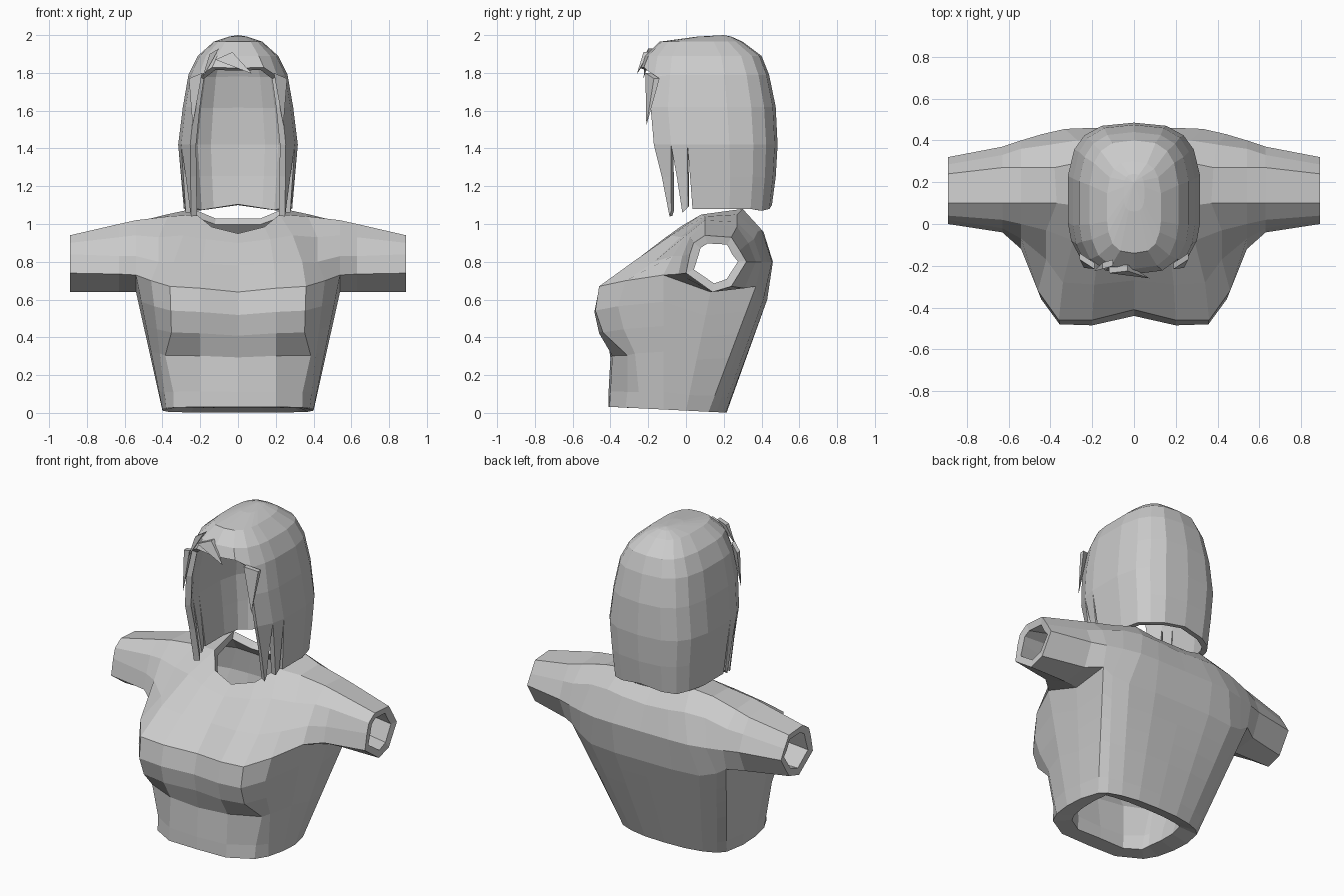
import bpy, bmesh, math
from mathutils import Vector

if "Cube" in bpy.data.objects:
    bpy.data.objects.remove(bpy.data.objects["Cube"])

grey = bpy.data.materials.new("plain grey")
grey.diffuse_color = (0.6, 0.6, 0.6, 1)
grey.use_nodes = True
grey.node_tree.nodes["Principled BSDF"].inputs["Base Color"].default_value = grey.diffuse_color


def finish(name, bm, outward, mirror=True, thickness=0, weight=None):
    """Turn a bmesh into an object; 'outward' picks a face that must face the front."""
    bmesh.ops.remove_doubles(bm, verts=bm.verts, dist=0.0005)
    bmesh.ops.recalc_face_normals(bm, faces=bm.faces)
    bm.normal_update()
    if outward:
        f = min(bm.faces, key=lambda f: (f.calc_center_median() - Vector(outward)).length)
        if f.normal.y > 0:
            bmesh.ops.reverse_faces(bm, faces=bm.faces)
    me = bpy.data.meshes.new(name)
    bm.to_mesh(me)
    bm.free()
    me.materials.append(grey)
    ob = bpy.data.objects.new(name, me)
    bpy.context.collection.objects.link(ob)
    if mirror:
        ob.modifiers.new("mirror", 'MIRROR').merge_threshold = 0.002
    if thickness:
        s = ob.modifiers.new("shell", 'SOLIDIFY')
        s.thickness, s.offset = thickness, -1
        if weight:
            g = ob.vertex_groups.new(name="thickness")
            for v in me.vertices:
                g.add([v.index], weight(v.co), 'REPLACE')
            s.vertex_group = "thickness"
    return ob


# --- Shirt: sections run from the chest, over the shoulder, and down the back
body = [
    [(0, -.41, .64), (0, -.27, .78), (0, -.14, .90), (0, -.07, .95),
     (0, .34, 1.03), (0, .41, .95), (0, .46, .80), (0, .43, .60)],
    [(.20, -.46, .66), (.19, -.29, .79), (.17, -.12, .92), (.14, -.03, .985),
     (.12, .34, 1.03), (.16, .41, .96), (.20, .46, .80), (.20, .43, .60)],
    [(.36, -.46, .67), (.34, -.28, .80), (.29, -.08, .94), (.22, .08, 1.05),
     (.24, .30, 1.08), (.27, .40, .97), (.33, .455, .80), (.38, .41, .60)],
    [(.46, -.32, .70), (.42, -.17, .80), (.42, -.03, .93), (.37, .10, 1.04),
     (.38, .27, 1.05), (.40, .38, .96), (.44, .43, .80), (.48, .38, .63)],
]
# Sleeve sections are closed loops at one x, with an extra point underneath
sleeve = [
    (.54, [(-.12, .73), (-.07, .83), (0, .94), (.10, 1.02), (.27, 1.01),
           (.36, .92), (.40, .80), (.37, .67), (.13, .64)]),
    (.63, [(-.04, .735), (-.02, .83), (.02, .93), (.10, 1.0), (.27, .985),
           (.33, .90), (.37, .80), (.31, .66), (.14, .64)]),
    (.89, [(0, .74), (.02, .84), (.04, .90), (.10, .94), (.24, .93),
           (.285, .86), (.32, .80), (.24, .67), (.14, .64)]),
]
bm = bmesh.new()
sections = [[bm.verts.new(p) for p in s] for s in body]
sections += [[bm.verts.new((x, y, z)) for y, z in pts] for x, pts in sleeve]
for i, (a, b) in enumerate(zip(sections, sections[1:])):
    for k in range(9 if i >= 4 else 7):
        if k == 3 and i < 2:        # neck opening
            continue
        n = (k + 1) % 9
        bm.faces.new((a[k], b[k], b[n], a[n]))

# Trunk hangs from the lower edge of the sections down to the waist
ring = [s[0] for s in sections[:5]] + [sections[4][8]] + [s[7] for s in sections[4::-1]]
waist = [(0, -.41), (.20, -.405), (.34, -.32), (.38, -.24), (.40, -.12), (.40, 0),
         (.37, .12), (.33, .16), (.25, .19), (.14, .21), (0, .215)]
bust = {.20: (-.44, -.485, -.48, -.36), .38: (-.42, -.46, -.44, -.33),
        .57: (-.40, -.39, -.31, -.27), .87: (-.41, -.40, -.31, -.25)}
top = [v.co.copy() for v in ring]
for f in (.20, .38, .57, .87, 1.0):
    row = []
    for j, (t, (x, y)) in enumerate(zip(top, waist)):
        p = t.lerp(Vector((x, y, .012 - .02 * y / .4)), f)
        if f in bust and j < 4:
            p.y = bust[f][j]
        if f == .57 and j == 2:
            p.x = .385
        p.z = max(p.z, 0)
        row.append(bm.verts.new(p))
    for j in range(10):
        bm.faces.new((ring[j], ring[j + 1], row[j + 1], row[j]))
    ring = row
finish("shirt", bm, (.1, -.47, .58), thickness=.11,
       weight=lambda c: .42 if c.x > .5 or c.z > .85 else (1 if c.z < .2 else .7))

# --- Hair: (z, half width, front y, back y) for every level
levels = [(1.08, .29, -.19, .455), (1.25, .305, -.22, .475), (1.42, .32, -.247, .485),
          (1.62, .295, -.265, .475), (1.79, .265, -.24, .44), (1.89, .215, -.215, .40),
          (1.965, .13, -.14, .30), (1.992, .05, .06, .24)]
angles = [0, 22, 45, 66, 80, 100, 122, 140, 160, 180]


def bend(v, power=.68):
    return math.copysign(abs(v) ** power, v)


def hair_point(level, j):
    z, w, front, back = levels[level]
    a = math.radians(angles[j])
    s = 0 if j in (0, len(angles) - 1) else bend(math.sin(a))
    if level == 4 and j < 3:
        z += (.035, .04, -.01)[j]    # lifted edge over the face
    if level == 0 and j > 6:
        z += (0, -.01, .0, .02)[j - 6]
    return Vector((w * s, (front + back) / 2 - (back - front) / 2 * bend(math.cos(a)), z))


bm = bmesh.new()
last = len(angles) - 1
grid = [[bm.verts.new(hair_point(i, j)) for j in range(last + 1)] for i in range(len(levels))]
for i in range(len(levels) - 1):
    for j in range(last):
        if (i < 4 and j < 2) or (i < 2 and j < 4):   # face opening and strands
            continue
        bm.faces.new((grid[i][j], grid[i][j + 1], grid[i + 1][j + 1], grid[i + 1][j]))
crown = bm.verts.new((0, .2, 2.0))
for j in range(last):
    bm.faces.new((grid[-1][j], grid[-1][j + 1], crown))
# Tapered side strands in front of the ears
for j, tip_z, keep in ((2, 1.04, .12), (3, 1.06, .4)):
    above = (grid[2][j], grid[2][j + 1])
    for lv, k in ((1, (1 + keep) / 2), (0, keep)):
        a, b = hair_point(lv, j), hair_point(lv, j + 1)
        m = (a + b) / 2
        a, b = m.lerp(a, k), m.lerp(b, k)
        if lv == 0:
            a.z, b.z = tip_z, tip_z + .03
        pair = (bm.verts.new(a), bm.verts.new(b))
        bm.faces.new((above[0], above[1], pair[1], pair[0]))
        above = pair
bmesh.ops.delete(bm, geom=[v for v in bm.verts if not v.link_faces], context='VERTS')
finish("bob_hair", bm, (.05, -.23, 1.86), thickness=.035)


# --- Loose locks of the fringe: flat wedges from a root edge to a tip
def lock(name, a, b, tip, mirror):
    bm = bmesh.new()
    back = Vector((0, .03, 0))
    va, vb = Vector(a), Vector(b)
    r = [bm.verts.new(p) for p in (va, vb, vb + back, va + back)]
    t = bm.verts.new(tip)
    bm.faces.new(r)
    for i in range(4):
        bm.faces.new((r[i], r[(i + 1) % 4], t))
    finish(name, bm, None, mirror)


lock("side_lock", (.19, -.215, 1.80), (.26, -.17, 1.77), (.24, -.21, 1.52), True)
lock("fringe_tip", (-.12, -.235, 1.87), (-.03, -.225, 1.91), (.075, -.26, 1.795), False)
lock("fringe_sweep", (-.15, -.215, 1.90), (-.10, -.20, 1.93), (-.19, -.225, 1.77), False)
